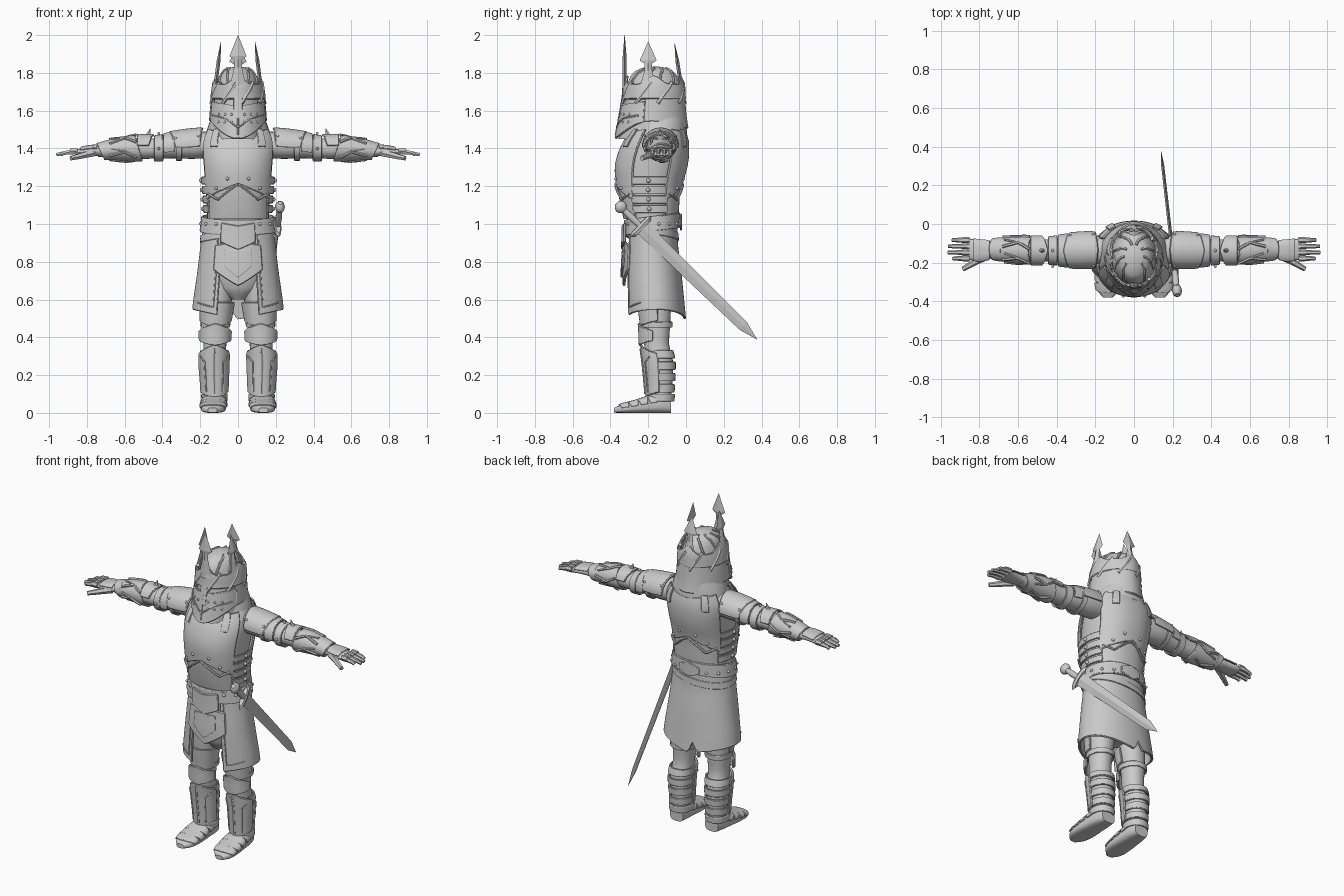
import bpy, bmesh
from math import sin, cos, pi, copysign, radians
from mathutils import Vector, Matrix

old = bpy.data.objects.get("Cube")
if old:
    bpy.data.objects.remove(old)

steel = bpy.data.materials.new("plain_grey")
steel.use_nodes = True
GREY = (0.6, 0.6, 0.6, 1)
steel.diffuse_color = GREY
steel.node_tree.nodes["Principled BSDF"].inputs["Base Color"].default_value = GREY


def finish(name, data, thick=0, mirror=False, smooth=True, matrix=None):
    data.materials.append(steel)
    ob = bpy.data.objects.new(name, data)
    bpy.context.collection.objects.link(ob)
    if thick:
        mod = ob.modifiers.new("thickness", 'SOLIDIFY')
        mod.thickness, mod.offset = thick, 0
    if mirror:
        ob.modifiers.new("mirror", 'MIRROR')
    if matrix:
        ob.matrix_world = matrix
    bpy.ops.object.select_all(action='DESELECT')
    ob.select_set(True)
    bpy.context.view_layer.objects.active = ob
    bpy.ops.object.convert(target='MESH')
    if smooth:
        bpy.ops.object.shade_smooth_by_angle(angle=radians(35))
    return ob


def mesh_from(name, bm):
    bmesh.ops.recalc_face_normals(bm, faces=bm.faces)
    me = bpy.data.meshes.new(name)
    bm.to_mesh(me)
    bm.free()
    return me


def ring_at(rings, t):
    """Smoothly blended ring (centre u, centre v, radius u, radius v) at t."""
    t = min(max(t, rings[0][0]), rings[-1][0])
    i = max(k for k in range(len(rings) - 1) if rings[k][0] <= t)

    def slope(k):
        lo, hi = rings[max(k - 1, 0)], rings[min(k + 1, len(rings) - 1)]
        return (Vector(hi[1:]) - Vector(lo[1:])) / (hi[0] - lo[0])
    p, q = rings[i], rings[i + 1]
    h = q[0] - p[0]
    f = (t - p[0]) / h
    s = f * f * (3 - 2 * f)
    return (Vector(p[1:]) * (1 - s) + Vector(q[1:]) * s
            + slope(i) * h * f * (1 - f) ** 2 - slope(i + 1) * h * f * f * (1 - f))


def point(surface, t, a, off=0):
    rings, axis, power = surface
    cu, cv, ru, rv = ring_at(rings, t)
    u = (ru + off) * copysign(abs(sin(a)) ** power, sin(a))
    v = (rv + off) * copysign(abs(cos(a)) ** power, cos(a))
    if axis == 'z':
        return Vector((cu + u, cv - v, t))
    return Vector((t, cu + u, cv + v) if axis == 'x' else (cu + u, t, cv + v))


def loft(name, surface, n=32, sub=4, mirror=False, smooth=True, matrix=None):
    rings = surface[0]
    ts = [p[0] + (q[0] - p[0]) * k / sub for p, q in zip(rings, rings[1:]) for k in range(sub)]
    ts.append(rings[-1][0])
    bm = bmesh.new()
    rows = [[bm.verts.new(point(surface, t, 2 * pi * k / n)) for k in range(n)] for t in ts]
    for r, s in zip(rows, rows[1:]):
        for k in range(n):
            bm.faces.new((r[k - 1], r[k], s[k], s[k - 1]))
    bm.faces.new(rows[0])
    bm.faces.new(rows[-1])
    return finish(name, mesh_from(name, bm), 0, mirror, smooth, matrix)


def tube(name, pts, r, cyclic=False, mirror=False, taper=1):
    cu = bpy.data.curves.new(name, 'CURVE')
    cu.dimensions, cu.bevel_depth, cu.bevel_resolution, cu.use_fill_caps = '3D', r, 1, True
    sp = cu.splines.new('POLY')
    sp.points.add(len(pts) - 1)
    for k, (sp_pt, p) in enumerate(zip(sp.points, pts)):
        sp_pt.co = (*p, 1)
        sp_pt.radius = 1 + (taper - 1) * k / max(len(pts) - 1, 1)
    sp.use_cyclic_u = cyclic
    return finish(name, cu, 0, mirror)


def sheet(name, s, a0, a1, lo, hi, off=.012, thick=.012, rim=0, mirror=False, na=28, nt=8):
    """Armour plate hugging a surface between two angles and two limits."""
    low = lo if callable(lo) else lambda a: lo
    high = hi if callable(hi) else lambda a: hi
    full = a1 - a0 > 6.28
    grid = []
    for k in range(na + 1):
        a = a0 + (a1 - a0) * k / na
        grid.append([point(s, low(a) + (high(a) - low(a)) * j / nt, a, off) for j in range(nt + 1)])
    bm = bmesh.new()
    vs = [[bm.verts.new(p) for p in col] for col in grid]
    for c, d in zip(vs, vs[1:]):
        for j in range(nt):
            bm.faces.new((c[j], d[j], d[j + 1], c[j + 1]))
    bmesh.ops.remove_doubles(bm, verts=bm.verts, dist=.0002)
    finish(name, mesh_from(name, bm), thick, mirror)
    if rim:
        bottom, top = [c[0] for c in grid], [c[-1] for c in grid]
        if full:
            loops = [bottom[:-1], top[:-1]]
        else:
            loops = [bottom + grid[-1][1:-1] + top[::-1] + grid[0][-2:0:-1]]
        for loop in loops:
            tube(name + "_rim", loop, rim, True, mirror)


def trim(name, s, ends, r=.006, off=.016, mirror=False):
    """Raised cord on a surface through (t, angle) points."""
    pts = [point(s, t0 + (t1 - t0) * k / 6, a0 + (a1 - a0) * k / 6, off)
           for (t0, a0), (t1, a1) in zip(ends, ends[1:]) for k in range(7)]
    clean = [p for k, p in enumerate(pts) if k == 0 or (p - pts[k - 1]).length > .0005]
    tube(name, clean, r, False, mirror)


def studs(name, s, spots, r=.008, off=.016, mirror=True):
    bm = bmesh.new()
    for t, a in spots:
        bmesh.ops.create_icosphere(bm, subdivisions=2, radius=r,
                                   matrix=Matrix.Translation(point(s, t, a, off)))
    finish(name, mesh_from(name, bm), 0, mirror)


# Guide surfaces: t, centre u, centre v, radius u, radius v
BODY = ([(.98, 0, -.18, .165, .125), (1.08, 0, -.19, .165, .14), (1.2, 0, -.195, .172, .155),
         (1.32, 0, -.182, .182, .172), (1.43, 0, -.16, .187, .155), (1.5, 0, -.145, .16, .12),
         (1.56, 0, -.15, .1, .1)], 'z', .9)
SKIRT = ([(.48, 0, -.16, .24, .155), (.58, 0, -.165, .232, .15), (.75, 0, -.175, .208, .143),
          (.9, 0, -.18, .19, .13), (1.05, 0, -.18, .172, .128)], 'z', .95)
HIPS = ([(.6, 0, -.16, .04, .06), (.66, 0, -.16, .13, .1), (.8, 0, -.17, .17, .115),
         (1, 0, -.18, .16, .115)], 'z', 1)
HELM = ([(1.45, 0, -.175, .138, .182), (1.55, 0, -.175, .134, .162), (1.68, 0, -.17, .122, .145),
         (1.74, 0, -.17, .112, .14), (1.8, 0, -.17, .085, .11), (1.825, 0, -.17, .05, .065),
         (1.835, 0, -.17, .01, .015)], 'z', 1.08)
ARM = ([(.15, -.135, 1.42, .07, .07), (.24, -.135, 1.415, .075, .07), (.34, -.137, 1.41, .07, .062),
        (.44, -.137, 1.4, .058, .054), (.56, -.137, 1.4, .058, .055), (.66, -.133, 1.395, .05, .044),
        (.74, -.13, 1.385, .042, .03)], 'x', 1)
LEG = ([(.05, .125, -.135, .05, .055), (.15, .125, -.135, .055, .062), (.28, .127, -.14, .062, .07),
        (.36, .122, -.155, .06, .066), (.45, .12, -.155, .064, .07), (.6, .11, -.16, .078, .082),
        (.75, .095, -.165, .085, .085)], 'z', .95)
FOOT = ([(-.38, .135, .014, .025, .013), (-.34, .133, .022, .058, .022), (-.27, .13, .031, .067, .031),
         (-.2, .128, .042, .064, .042), (-.13, .125, .048, .058, .048), (-.08, .122, .04, .045, .04)],
        'y', .65)
TURN = 2 * pi

# Torso
loft("torso", BODY)
for label, mid in (("breast", 0), ("back", pi)):
    sheet(label + "_plate", BODY, mid - 1.05, mid + 1.05,
          lambda a: 1.22 - .08 * abs(a - mid), lambda a: 1.47 + .025 * abs(a - mid), .014, .014, .007)
    sheet(label + "_waist_plate", BODY, mid - 1, mid + 1, 1.03,
          lambda a: 1.2 - .06 * abs(a - mid), .008, .01, .005)
    trim(label + "_plate_cord", BODY, [(1.21, mid), (1.13, mid + .55), (1.16, mid + .95)], .007, .022, True)
    studs(label + "_rivets", BODY, [(1.24, mid + .25), (1.19, mid + .6), (1.46, mid + .6)], .009, .022)
    sheet(label + "_shoulder_strap", BODY, mid + .5, mid + .7, 1.41, 1.5, .026, .01, .003, True, 4, 4)
for z in (1.08, 1.13, 1.18, 1.23):
    sheet("side_strap", BODY, 1, 2.15, z - .017, z + .017, .014, .012, .004, True, 12, 2)
    studs("side_buckle", BODY, [(z, 1.55)], .012, .02)
COLLAR = ([(1.47, 0, -.14, .165, .14), (1.52, 0, -.14, .15, .135), (1.57, 0, -.145, .13, .135)], 'z', 1)
sheet("collar", COLLAR, 0, TURN, 1.475, lambda a: 1.555 - .02 * cos(a), 0, .014, .007)

# Waist and skirt
loft("hips", HIPS)
sheet("skirt", SKIRT, .47, TURN - .47,
      lambda a: .5 + .05 * abs(sin(a)) + max(0, .06 - .5 * abs(a - pi - .15)),
      1.02, 0, .014, .005, False, 72, 14)
for side in (1, -1):
    trim("skirt_hem_cord", SKIRT, [(.96, side * .55), (.56, side * .55), (.585, side * 1.1)], .004, .008)
sheet("belt", SKIRT, 0, TURN, lambda a: .965 - .02 * cos(a), lambda a: 1.035 - .02 * cos(a),
      .014, .014, .006, False, 48, 3)
sheet("hip_belt", SKIRT, 0, TURN, lambda a: .925 + .025 * sin(a + .5), lambda a: .96 + .025 * sin(a + .5),
      .008, .01, .003, False, 48, 2)
studs("belt_rivets", SKIRT, [(1, .6 + .4 * k) for k in range(6)], .009, .022)
sheet("back_buckle", SKIRT, pi - .3, pi + .3, lambda a: .97 + .08 * abs(a - pi),
      lambda a: 1.05 - .08 * abs(a - pi), .026, .012, .005, False, 12, 4)
sheet("belt_buckle", SKIRT, -.4, .4, lambda a: .87 + .1 * abs(a), lambda a: .985 + .04 * abs(a),
      .026, .014, .006, False, 12, 4)
sheet("front_apron_plate", SKIRT, -.58, .58, lambda a: .68 + .14 * abs(a),
      lambda a: .9 - .03 * abs(a), .01, .016, .008, False, 20, 8)
sheet("front_apron_crest", SKIRT, -.3, .3, lambda a: .72 + .2 * abs(a), .86, .022, .012, .005, False, 12, 5)

# Helmet and crown
loft("helmet", HELM, 40)


def chin(a):
    return 1.525 - .07 * max(0, cos(a)) ** 3 - .015 * max(0, -cos(a)) + .025 * abs(sin(a)) ** 4


sheet("visor", HELM, -1.25, 1.25, chin, lambda a: 1.62 + .02 * abs(a), .014, .014, .005, False, 32, 6)
sheet("nose_guard", HELM, -.16, .16, 1.56, 1.72, .018, .014, .004, False, 6, 6)
sheet("neck_guard", HELM, 1.3, TURN - 1.3, chin, 1.7, .012, .014, .006, False, 40, 8)
sheet("crown_band", HELM, 0, TURN, 1.665, lambda a: 1.735 + .045 * abs(cos(2 * a)) ** 4,
      .016, .014, .006, False, 64, 4)
trim("chin_cord", HELM, [(1.51, 0), (1.56, .5), (1.575, 1.1)], .005, .022, True)
trim("visor_ridge", HELM, [(1.62, 0), (1.47, 0)], .006, .02)
studs("visor_rivets", HELM, [(z, a) for z in (1.54, 1.58) for a in (.25, .5, .75)], .007, .02)
for k in range(8):
    a = .4 + k * TURN / 8
    trim("crown_leaf", HELM, [(1.64, a - .25), (1.69, a), (1.75, a + .3)], .011, .016)
for a in (.5, 1.1, 1.75, 2.4):
    trim("dome_rib", HELM, [(1.74, a), (1.8, a + .2), (1.826, a + .5)], .007, .002, True)
for name, x, y, lean, top, wide in (("front", 0, -.325, 0, 2, False), ("back", 0, -.02, -.04, 1.955, False),
                                    ("left", .125, -.2, -.035, 1.965, True),
                                    ("right", -.125, -.2, .035, 1.965, True)):
    rings = []
    for f, w in ((0, .025), (.12, .045), (.45, .02), (.58, .02), (.64, .045), (1, .001)):
        dx, dy = (lean * f, 0) if wide else (0, lean * f)
        thin = min(w, .01)
        rings.append((1.69 + (top - 1.69) * f, x + dx, y + dy, thin if wide else w, w if wide else thin))
    loft(name + "_crown_spike", (rings, 'z', 1), 4, 1, False, False)

# Arms
loft("arm", ARM, 28, 3, True)
sheet("shoulder_plate", ARM, -1.6, 1.6, lambda a: .19 + .01 * abs(a), lambda a: .36 - .02 * abs(a),
      .016, .014, .007, True)
sheet("upper_arm_lame", ARM, -1.9, 1.9, .34, .39, .014, .01, .004, True, 24, 2)
sheet("upper_arm_band", ARM, 0, TURN, .3, .325, .008, .01, .004, True, 28, 2)
sheet("elbow_band", ARM, 0, TURN, .4, .44, .01, .012, .005, True, 28, 2)
sheet("elbow_plate", ARM, -1.3, 1.3, lambda a: .45 + .02 * abs(a), .53, .016, .012, .006, True, 18, 4)
loft("elbow_spike", ([(1.44, .5, -.137, .035, .025), (1.47, .478, -.137, .018, .012),
                      (1.505, .464, -.137, .002, .002)], 'z', 1), 6, 2, True)
sheet("forearm_guard", ARM, 0, TURN, lambda a: .53 + .02 * cos(a), .69, .008, .012, .006, True, 32, 6)
for a in (-1.8, -.6, .6, 1.8, 3.1):
    trim("forearm_leaf", ARM, [(.54, a - .5), (.6, a), (.68, a - .35)], .008, .016, True)
    trim("forearm_vein", ARM, [(.6, a), (.67, a + .3)], .006, .016, True)
sheet("wrist_cuff", ARM, 0, TURN, .69, lambda a: .725 + .02 * cos(a), .01, .01, .005, True, 28, 3)
studs("arm_rivets", ARM, [(.21, -1), (.21, 1), (.33, -1), (.33, 1), (.42, 0), (.42, -1.6)], .008, .022)

# Hands
PALM = ([(.72, -.13, 1.385, .042, .026), (.78, -.137, 1.385, .052, .024), (.86, -.13, 1.378, .056, .016)],
        'x', .85)
loft("palm", PALM, 20, 4, True)
for y, tip in ((-.083, .94), (-.115, .96), (-.147, .962), (-.178, .935)):
    tube("finger", [(.85, y, 1.382), (.895, y, 1.38), (.925, y, 1.375), (tip, y, 1.367)], .0145, False, True, .65)
    tube("finger_plate", [(.85, y, 1.387), (.89, y, 1.386)], .016, False, True, .9)
tube("thumb", [(.76, -.165, 1.378), (.81, -.19, 1.366), (.85, -.213, 1.356), (.885, -.233, 1.348)],
     .021, False, True, .6)
sheet("hand_plate", PALM, -1.1, 1.1, .75, .83, .006, .008, .004, True, 12, 3)

# Legs and feet
loft("leg", LEG, 28, 3, True)
sheet("thigh_plate", LEG, -1.6, 1.6, lambda a: .46 + .02 * abs(a), .58, .012, .012, .006, True)
sheet("thigh_strap", LEG, 0, TURN, .455, .48, .008, .01, .004, True, 28, 2)
sheet("knee_plate", LEG, -1.3, 1.3, lambda a: .36 + .02 * abs(a), lambda a: .47 - .03 * abs(a),
      .022, .014, .006, True, 20, 5)
sheet("shin_plate", LEG, -1.45, 1.45, lambda a: .085 + .02 * abs(a), lambda a: .355 - .03 * abs(a),
      .015, .014, .007, True)
trim("shin_ridge", LEG, [(.34, 0), (.1, 0)], .008, .02, True)
for side in (-.6, .6):
    trim("shin_cord", LEG, [(.3, side * 1.7), (.27, side), (.11, side)], .005, .022, True)
for z in (.13, .19, .25, .31):
    sheet("calf_strap", LEG, 1.35, TURN - 1.35, z - .018, z + .018, .009, .012, .004, True, 16, 2)
sheet("ankle_band", LEG, 0, TURN, .065, .095, .012, .012, .006, True, 28, 2)
loft("foot", FOOT, 28, 3, True)
for y in (-.335, -.285, -.235, -.185):
    sheet("foot_lame", FOOT, -1.5, 1.5, lambda a: y - .02 * cos(a), y + .03, .004, .007, .0035, True, 16, 3)

# Sword hanging at the left hip
start, tip = Vector((.222, -.345, 1.09)), Vector((.14, .375, .39))
aim = tip - start
length = aim.length
pose = Matrix.Translation(start) @ aim.to_track_quat('Z', 'Y').to_matrix().to_4x4()


def hilt_part(name, rings, n=16, smooth=True):
    loft(name, ([(t, 0, 0, u, v) for t, u, v in rings], 'z', 1), n, 1, False, smooth, pose)


hilt_part("sword_blade", [(.14, .009, .04), (.3, .009, .036), (length - .1, .008, .028),
                          (length, .001, .001)], 4, False)
hilt_part("sword_grip", [(.02, .014, .015), (.08, .018, .019), (.15, .014, .015)])
hilt_part("sword_pommel", [(-.03, .012, .012), (-.018, .022, .028), (0, .026, .034),
                           (.018, .022, .028), (.03, .012, .012)])
hilt_part("sword_guard", [(.135, .015, .06), (.148, .02, .08), (.165, .015, .06)], 8, False)
